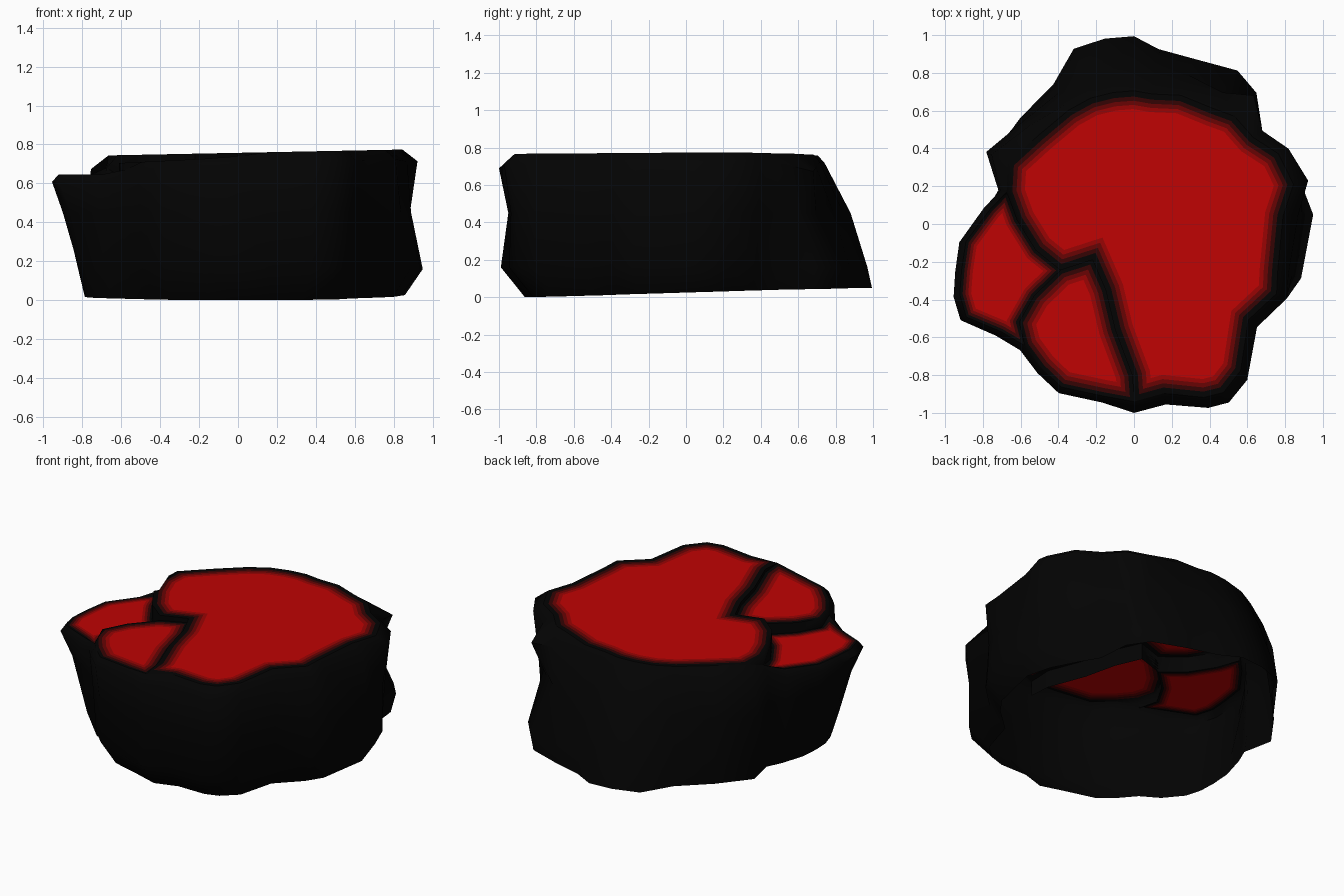
import bpy, bmesh
from math import sin, cos, radians

if "Cube" in bpy.data.objects:
    bpy.data.objects.remove(bpy.data.objects["Cube"])


def material(name, rgb):
    m = bpy.data.materials.new(name)
    m.diffuse_color = (*rgb, 1)
    m.use_nodes = True
    m.node_tree.nodes["Principled BSDF"].inputs["Base Color"].default_value = m.diffuse_color
    return m


ROCK = material("rock_black", (0.001, 0.001, 0.001))
EMBER = [material("ember_%d" % i, (r, 0.001, 0.001))
         for i, r in enumerate((0.035, 0.14, 0.32, 0.52))]

# Rock columns: angle in degrees, radius at shoulder, middle and foot
COLUMNS = [
    (3, .87, .89, .95), (14, .95, .91, .91), (26, .91, .88, .86), (36, .84, .83, .84),
    (47, .93, .84, .95), (56, .84, .84, .98), (70, .76, .84, .93), (82, .73, .85, .92),
    (90, .74, .88, .97), (99, .74, .87, .97), (109, .74, .86, .96), (120, .73, .80, .84),
    (137, .76, .80, .82), (154, .84, .87, .84), (166, .73, .74, .74), (174, .80, .78, .77),
    (186, .93, .88, .82), (195, .98, .92, .85), (202, 1.03, .97, .88), (209, 1.05, .98, .90),
    (219, .94, .91, .89), (228, .90, .88, .86), (237, .94, .92, .90), (246, .98, .95, .94),
    (260, .96, .94, .95), (270, 1.0, .95, .99), (280, .97, .94, .96), (292, 1.05, 1.01, 1.02),
    (298, 1.07, 1.03, 1.03), (306, 1.02, 1.0, 1.0), (320, .85, .85, .85), (334, .90, .88, .90),
    (342, .86, .88, .93)]
# Rim radius where the top edge is worn back further than usual
WORN = {3: .79, 14: .87, 26: .85, 36: .78, 47: .78, 56: .74, 137: .69, 154: .74}
N = len(COLUMNS)
A, B, C = 14, 21, 25          # columns where cracks reach the rim
CORNER_Z = {A: .68, B: .67, C: .74}


def main_z(x, y):
    return .757 + .02 * x


def left_z(x, y):
    return .645


def front_z(x, y):
    return .735 + .05 * x


def polar(a, r, z):
    return (r * cos(radians(a)), r * sin(radians(a)), z)


def rim(i):
    a, r = COLUMNS[i][:2]
    x, y, _ = polar(a, WORN.get(a, r - (.06 if i >= C else .035)), 0)
    height = left_z if A < i < B else front_z if B < i < C else main_z
    return (x, y, CORNER_Z.get(i, height(x, y)))


def make_object(name, bm, mats):
    for f in bm.faces:
        f.smooth = True
    me = bpy.data.meshes.new(name)
    bm.to_mesh(me)
    bm.free()
    for m in mats:
        me.materials.append(m)
    ob = bpy.data.objects.new(name, me)
    bpy.context.collection.objects.link(ob)
    bpy.ops.object.select_all(action='DESELECT')
    ob.select_set(True)
    bpy.context.view_layer.objects.active = ob
    bpy.ops.object.shade_smooth_by_angle(angle=radians(60))


# Rock wall, open at the bottom
bm = bmesh.new()
rows = []
for i, (a, top, mid, low) in enumerate(COLUMNS):
    s, c = sin(radians(a)), cos(radians(a))
    x, y, z = rim(i)
    drop = .02 + .5 * (top - (x * x + y * y) ** .5)
    foot = low * (.96 + .065 * max(0, s) - .09 * max(0, -s) ** 3 - .06 * max(0, c))
    pts = [(x, y, z), polar(a, top, z - drop), polar(a, mid, .45),
           polar(a, low, .16), polar(a, foot, .025 + .025 * s)]
    rows.append([bm.verts.new(p) for p in pts])
for i in range(N):
    p, q = rows[i], rows[(i + 1) % N]
    for k in range(4):
        bm.faces.new((p[k], p[k + 1], q[k + 1], q[k]))
make_object("rock_wall", bm, [ROCK])

# Crack paths between the plates, all meeting at one point
HUB = [(-.39, -.245)]
CRACK_LEFT = [(-.62, .02), (-.52, -.14)]                            # rim A to hub
CRACK_FRONT = [(-.53, -.38), (-.61, -.52)]                          # hub to rim B
CRACK_MAIN = [(-.22, -.19), (-.15, -.35), (-.1, -.56), (-.01, -.8)]  # hub to rim C


def plate(name, columns, crack, height, border, fade, below=None):
    """Flat plate with a black border; below gives the lower neighbour's height."""
    bm = bmesh.new()
    edge = [rim(i % N) for i in columns]
    points = edge + [(x, y, height(x, y)) for x, y in crack]
    loop = [bm.verts.new((x, y, 0)) for x, y, z in points]
    face = bm.faces.new(loop)
    bm.normal_update()
    # Border fading to the glowing middle, inset while flat
    for step, width in enumerate((border, fade, fade, fade)):
        bmesh.ops.inset_individual(bm, faces=[face], thickness=width, use_even_offset=True)
        face.material_index = step + 1
    for v in bm.verts:
        v.co.z = height(v.co.x, v.co.y)
    for v, p in zip(loop, points):
        v.co.z = p[2]
    # Skirt closing the step down to the neighbour
    if below:
        chain = loop[len(edge) - 1:] + [loop[0]]
        low = [bm.verts.new((v.co.x, v.co.y, min(v.co.z, below(v.co.x, v.co.y))))
               for v in chain]
        for k in range(len(chain) - 1):
            bm.faces.new((chain[k + 1], chain[k], low[k], low[k + 1]))
    bmesh.ops.triangulate(bm, faces=[face])
    make_object(name, bm, [ROCK] + EMBER)


def beside_main(x, y):
    return left_z(x, y) if x < -.3 else front_z(x, y)


plate("main_plate", range(C, N + A + 1),
      CRACK_LEFT + HUB + CRACK_MAIN, main_z, .03, .022, beside_main)
plate("left_plate", range(A, B + 1),
      CRACK_FRONT[::-1] + HUB + CRACK_LEFT[::-1], left_z, .015, .015)
plate("front_plate", range(B, C + 1),
      CRACK_MAIN[::-1] + HUB + CRACK_FRONT, front_z, .02, .022, left_z)
